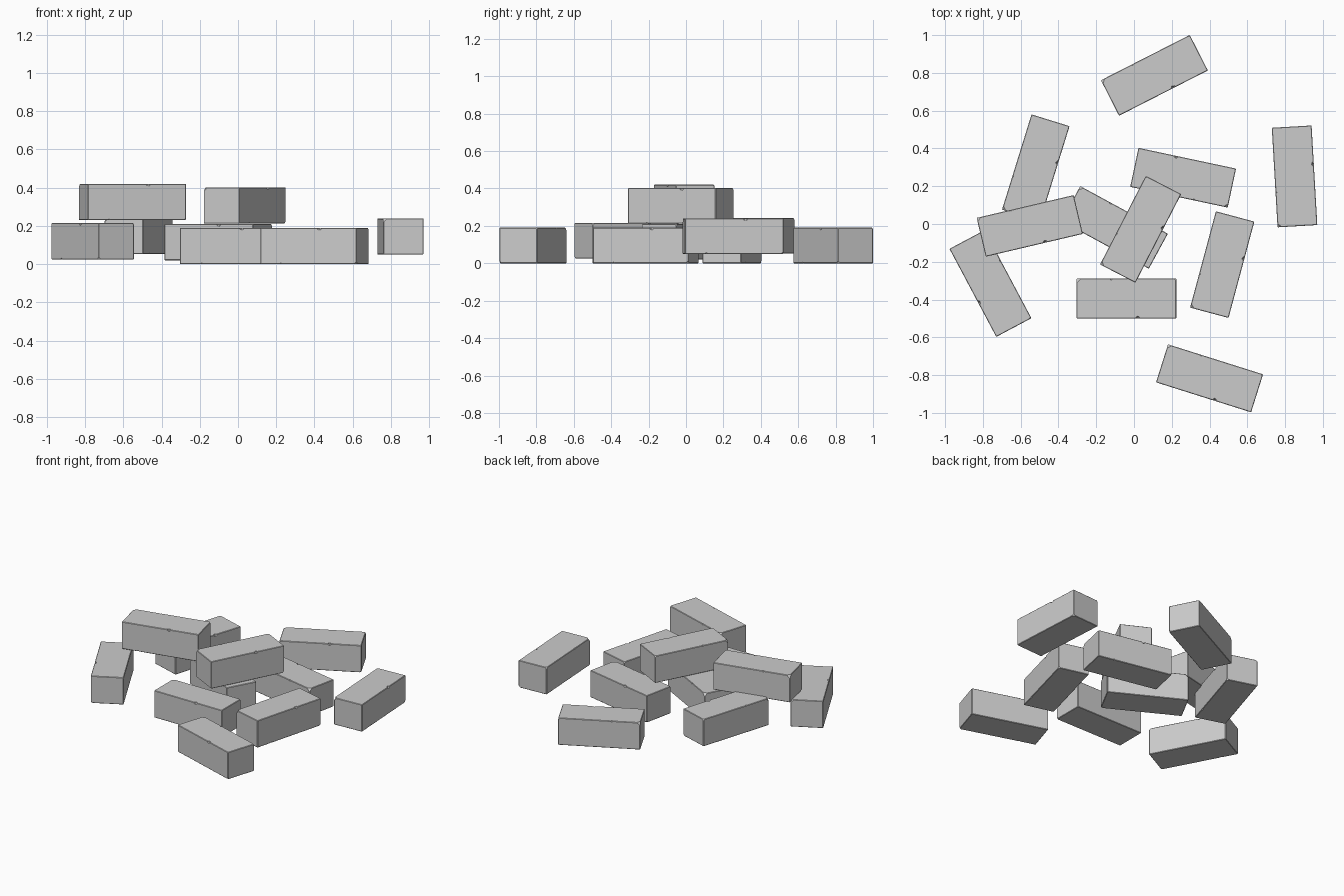
import bpy, bmesh
from math import radians
from mathutils import Matrix, Vector

if "Cube" in bpy.data.objects:
    bpy.data.objects.remove(bpy.data.objects["Cube"])

L, W, H = 0.528, 0.211, 0.19

# Basic brick block with slightly worn edges
bm = bmesh.new()
bmesh.ops.create_cube(bm, size=1, matrix=Matrix.Translation((0, 0, H / 2)) @ Matrix.Diagonal((L, W, H, 1)))
bmesh.ops.bevel(bm, geom=bm.edges[:], offset=0.003, segments=1, affect='EDGES')
# Broken-off corners
for sx, sy, sz, d in ((-1, 1, 1, 0.022), (1, -1, 0, 0.014), (1, 1, 1, 0.012)):
    n = Vector((sx, sy, 1 if sz else -1)).normalized()
    p = Vector((sx * L / 2, sy * W / 2, sz * H)) - n * d * 0.6
    res = bmesh.ops.bisect_plane(bm, geom=bm.verts[:] + bm.edges[:] + bm.faces[:],
                                 plane_co=p, plane_no=n, clear_outer=True)
    edges = [e for e in res['geom_cut'] if isinstance(e, bmesh.types.BMEdge)]
    bmesh.ops.contextual_create(bm, geom=edges)
bmesh.ops.recalc_face_normals(bm, faces=bm.faces[:])
base = bpy.data.meshes.new("brick_block")
bm.to_mesh(base)
bm.free()
master = bpy.data.objects.new("brick_master", base)
bpy.context.collection.objects.link(master)

# Small chips knocked out of the long edges
cm = bmesh.new()
for x, y, z, r in ((0.06, -W / 2, H, 0.014), (-0.15, -W / 2, 0, 0.008), (-0.08, W / 2, H, 0.008)):
    bmesh.ops.create_icosphere(cm, subdivisions=1, radius=r,
                               matrix=Matrix.Translation((x, y, z)) @ Matrix.Rotation(0.4, 4, 'X'))
chips = bpy.data.meshes.new("chips")
cm.to_mesh(chips)
cm.free()
cutter = bpy.data.objects.new("chip_cutter", chips)
bpy.context.collection.objects.link(cutter)
mod = master.modifiers.new("chips", 'BOOLEAN')
mod.operation, mod.object, mod.solver = 'DIFFERENCE', cutter, 'EXACT'
bpy.context.view_layer.update()
mesh = bpy.data.meshes.new_from_object(master.evaluated_get(bpy.context.evaluated_depsgraph_get()))
bpy.data.objects.remove(master)
bpy.data.objects.remove(cutter)

# Scattered bricks: x, y, bottom z, turn in degrees
bricks = [
    (0.108, 0.787, 0.0, 27),
    (0.85, 0.252, 0.05, 93.3),
    (-0.52, 0.297, 0.052, 72.8),
    (-0.552, -0.01, 0.23, 13.2),
    (-0.76, -0.315, 0.025, -62),
    (-0.103, -0.018, 0.02, -28.5),
    (0.035, -0.028, 0.212, 62.7),
    (0.26, 0.245, 0.0, 168),
    (0.467, -0.215, 0.0, 75),
    (-0.04, -0.395, 0.0, 0),
    (0.40, -0.817, 0.0, -17.5),
]
for i, (x, y, z, a) in enumerate(bricks, 1):
    ob = bpy.data.objects.new(f"brick_{i}", mesh)
    ob.location = (x, y, z)
    ob.rotation_euler.z = radians(a)
    bpy.context.collection.objects.link(ob)
